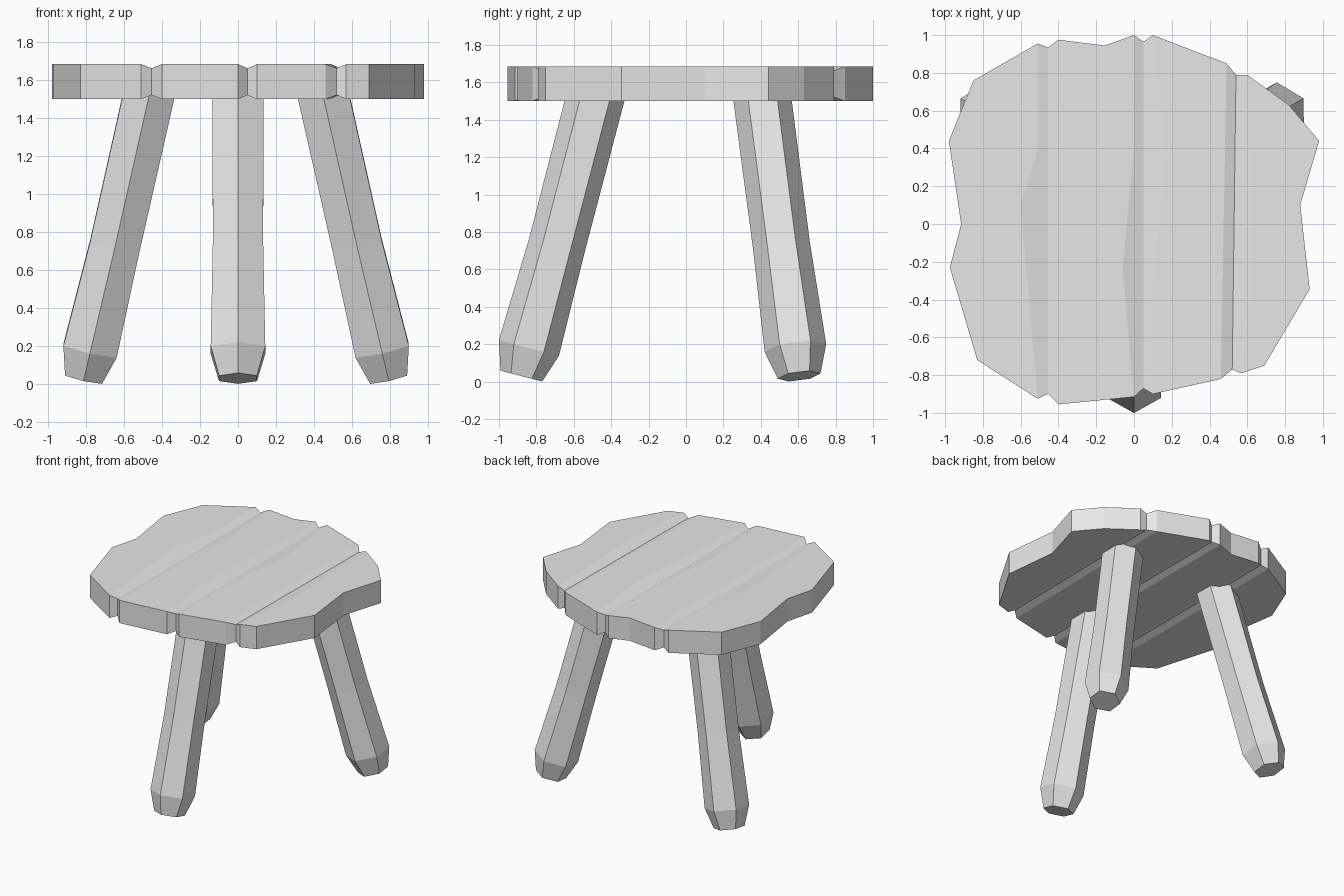
import bpy, bmesh, math
from mathutils import Vector

if "Cube" in bpy.data.objects:
    bpy.data.objects.remove(bpy.data.objects["Cube"], do_unlink=True)

wood = bpy.data.materials.new("grey_wood")
wood.use_nodes = True
GREY = (0.8, 0.8, 0.8, 1)
wood.diffuse_color = GREY
wood.node_tree.nodes["Principled BSDF"].inputs["Base Color"].default_value = GREY


def finish(bm, name):
    bmesh.ops.recalc_face_normals(bm, faces=bm.faces)
    mesh = bpy.data.meshes.new(name)
    bm.to_mesh(mesh)
    bm.free()
    mesh.materials.append(wood)
    obj = bpy.data.objects.new(name, mesh)
    bpy.context.collection.objects.link(obj)
    return obj


# Seat planks: back edge left to right, then front edge right to left
planks = [
    ([(-.975, -.23), (-.915, 0), (-.98, .44), (-.85, .76), (-.51, .955)],
     [(-.51, -.925), (-.83, -.72)]),
    ([(-.4, .975), (-.155, .945), (0, 1)], [(0, -.915), (-.4, -.955)]),
    ([(.1, 1), (.49, .85)], [(.46, -.82), (.1, -.9)]),
    ([(.6, .79), (.82, .63), (.98, .44), (.88, .1), (.93, -.345)],
     [(.69, -.75), (.57, -.79)]),
]
# Groove centre lines (back, front) and the worn spots on each lip
centres = [((-.455, .935), (-.455, -.9)), ((.05, .965), (.05, -.87)),
           ((.54, .79), (.52, -.77))]
worn = [([(-.51, .4), (-.6, .1)], [(-.37, .4), (-.4, .1)]),
        ([(0, .4), (-.06, -.23)], [(.17, .4), (.1, -.35)]),
        ([], [(.63, -.28)])]
BOTTOM, TOP, DEPTH = 1.5, 1.685, .022


def build_seat():
    bm = bmesh.new()
    cache = {}
    low = {p for pair in centres for p in pair}

    def vert(p, top):
        if (p, top) not in cache:
            inset = DEPTH if p in low else 0
            cache[p, top] = bm.verts.new((*p, TOP - inset if top else BOTTOM + inset))
        return cache[p, top]

    for top in (True, False):
        lips = worn if top else [([], [])] * len(worn)

        def face(points):
            bm.faces.new([vert(p, top) for p in points])

        # Flat plank faces
        for i, (back, front) in enumerate(planks):
            right = lips[i][0] if i < len(lips) else []
            left = lips[i - 1][1][::-1] if i else []
            face(back + right + front + left)
        # Sloping groove sides
        for i, (cb, cf) in enumerate(centres):
            a, b = planks[i], planks[i + 1]
            face([a[0][-1], *lips[i][0], a[1][0], cf, cb])
            face([b[0][0], *lips[i][1], b[1][-1], cf, cb])

    # Rim wall
    rim = []
    for i, (back, _) in enumerate(planks):
        rim += back + ([centres[i][0]] if i < len(centres) else [])
    for i in reversed(range(len(planks))):
        rim += planks[i][1] + ([centres[i - 1][1]] if i else [])
    for p, q in zip(rim, rim[1:] + rim[:1]):
        bm.faces.new([vert(p, True), vert(q, True), vert(q, False), vert(p, False)])
    return finish(bm, "seat")


# Leg rings: outward shift, height, radius
RINGS = [(-.016, 1.56, .155), (.2, .73, .153), (.35, .18, .166), (.39, .03, .115)]
TILT = math.radians(14.5)


def build_leg(name, x, y, angle):
    bm = bmesh.new()
    out = Vector((math.cos(angle), math.sin(angle), 0))
    side = Vector((-out.y, out.x, 0))
    slope = out * math.cos(TILT) + Vector((0, 0, math.sin(TILT)))
    rings = []
    for shift, z, radius in RINGS:
        centre = Vector((x, y, z)) + out * shift
        rings.append([bm.verts.new(centre + radius * (slope * math.cos(k * math.pi / 3)
                                                      + side * math.sin(k * math.pi / 3)))
                      for k in range(6)])
    for a, b in zip(rings, rings[1:]):
        for k in range(6):
            n = (k + 1) % 6
            bm.faces.new([a[k], a[n], b[n], b[k]])
    bm.faces.new(rings[0])
    bm.faces.new(rings[-1])
    return finish(bm, name)


build_seat()
build_leg("front_leg", 0, -.49, math.radians(-90))
build_leg("back_left_leg", .455, .41, math.radians(30))
build_leg("back_right_leg", -.475, .41, math.radians(150))
